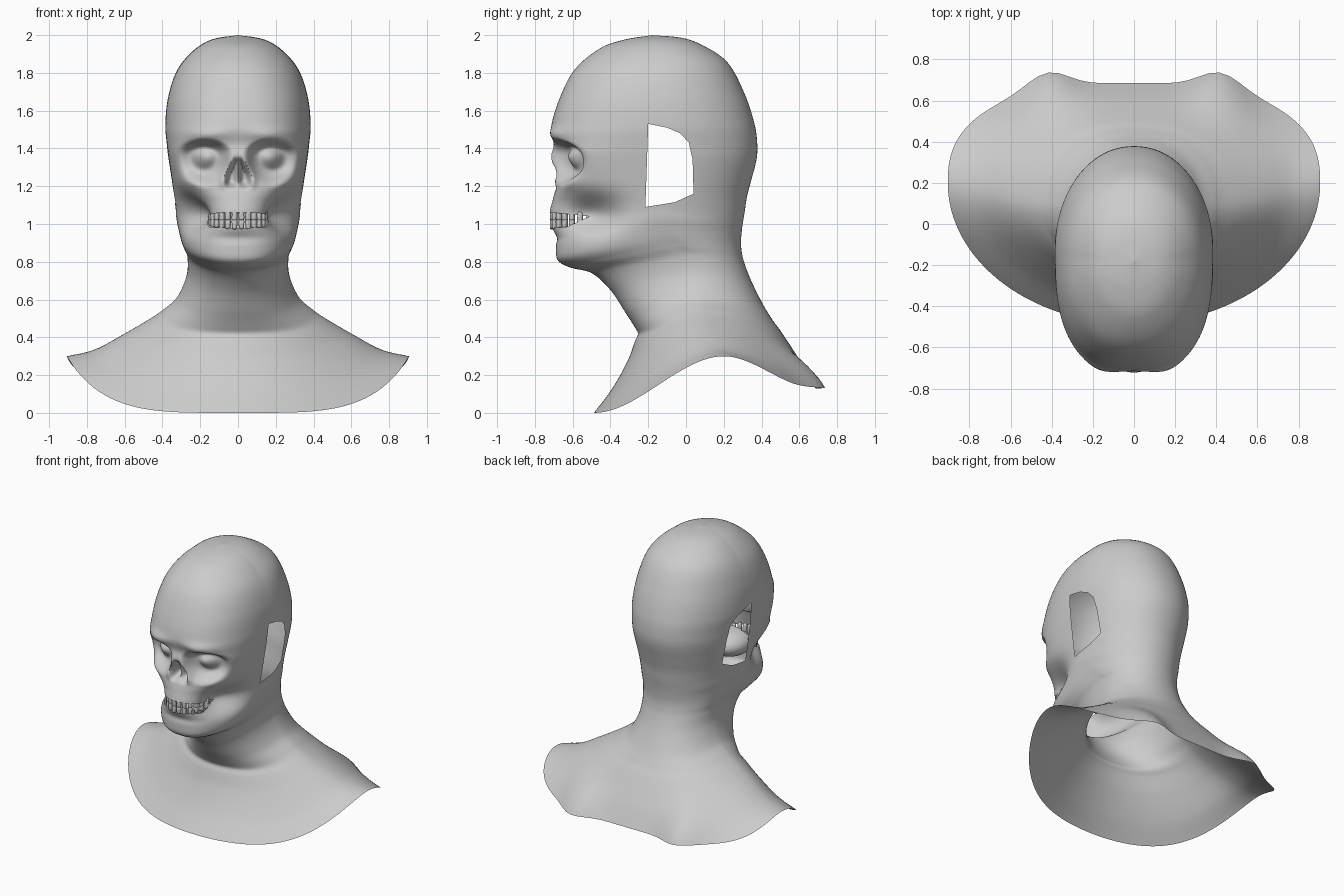
import bpy, bmesh, math
from mathutils import Vector

if "Cube" in bpy.data.objects:
    bpy.data.objects.remove(bpy.data.objects["Cube"])

clay = bpy.data.materials.new("clay grey")
clay.use_nodes = True
clay.diffuse_color = (.6, .6, .6, 1)
clay.node_tree.nodes["Principled BSDF"].inputs["Base Color"].default_value = clay.diffuse_color


def finish(bm, name, angle):
    bmesh.ops.recalc_face_normals(bm, faces=bm.faces)
    mesh = bpy.data.meshes.new(name)
    bm.to_mesh(mesh)
    bm.free()
    mesh.materials.append(clay)
    obj = bpy.data.objects.new(name, mesh)
    bpy.context.collection.objects.link(obj)
    bpy.ops.object.select_all(action="DESELECT")
    obj.select_set(True)
    bpy.context.view_layer.objects.active = obj
    bpy.ops.object.shade_smooth_by_angle(angle=math.radians(angle))
    return obj


# Loft sections: front y, z / half width, side y, z / back y, z / front squareness
head_rings = [
    (-.18, 2, 0, -.18, 2, -.18, 2, 2),
    (-.33, 1.975, .14, -.18, 1.975, -.02, 1.985, 2),
    (-.455, 1.93, .237, -.17, 1.915, .09, 1.945, 2),
    (-.587, 1.82, .323, -.17, 1.81, .22, 1.855, 2.2),
    (-.667, 1.67, .37, -.16, 1.67, .31, 1.69, 2.4),
    (-.714, 1.51, .385, -.14, 1.52, .365, 1.52, 2.6),
    (-.7, 1.42, .377, -.13, 1.42, .378, 1.41, 3),
    (-.71, 1.36, .37, -.12, 1.36, .373, 1.34, 3.1),
    (-.68, 1.24, .352, -.12, 1.24, .345, 1.23, 3),
    (-.705, 1.13, .338, -.13, 1.14, .322, 1.14, 2.2),
    (-.722, 1.05, .33, -.14, 1.08, .31, 1.06, 2),
    (-.705, .97, .326, -.14, 1.03, .3, 1, 2.1),
]
neck_rings = [
    (-.69, .88, .315, -.13, .98, .294, .95, 2.4),
    (-.68, .81, .303, -.1, .935, .291, .905, 2.4),
    (-.62, .772, .287, -.05, .89, .294, .86, 2.2),
    (-.5, .74, .268, .01, .83, .307, .8, 2.1),
    (-.4, .65, .272, .05, .73, .345, .7, 2.1),
    (-.32, .53, .325, .07, .61, .41, .57, 2.1),
    (-.27, .452, .405, .085, .54, .453, .5, 2),
    (-.254, .42, .44, .09, .515, .47, .475, 2),
    (-.268, .385, .485, .1, .487, .493, .445, 2),
    (-.307, .28, .6, .13, .42, .55, .36, 2),
    (-.39, .13, .76, .17, .335, .62, .25, 2),
    (-.487, 0, .905, .2, .3, .685, .13, 2),
]


def bell(v, centre, width):
    return math.exp(-((v - centre) / width) ** 2)


def step(a, b, v):
    t = min(1, max(0, (v - a) / (b - a)))
    return t * t * (3 - 2 * t)


def refine(rings, spacing):
    """Smooth interpolation of the sections, evenly spaced down the body."""
    dist = [0]
    for a, b in zip(rings, rings[1:]):
        dist.append(dist[-1] + math.hypot(*[q - p for p, q in zip(a[:5], b[:5])]))

    def slope(i):
        lo, hi = max(i - 1, 0), min(i + 1, len(rings) - 1)
        return [(q - p) / (dist[hi] - dist[lo]) for p, q in zip(rings[lo], rings[hi])]

    rows = []
    for i in range(len(rings) - 1):
        span = dist[i + 1] - dist[i]
        count = math.ceil(span / spacing)
        for k in range(count):
            t = k / count
            h = step(0, 1, t)
            rows.append([p + (q - p) * h + span * t * (1 - t) * (m * (1 - t) - n * t)
                         for p, q, m, n in zip(rings[i], rings[i + 1], slope(i), slope(i + 1))])
    return rows + [list(rings[-1])]


def sculpt(x, y, z):
    """Skull features pushed into the smooth loft."""
    sx = abs(x)
    if y < -.2 and z > .7:
        front = step(-.3, -.5, y)
        # hollow cheeks around the muzzle
        x *= 1 - .38 * bell(z, 1.05, .085) * bell(y, -.52, .14)
        # brow ridge and cheekbones
        y -= .02 * front * bell(sx, .17, .1) * bell(z, 1.475, .035)
        y -= .015 * front * bell(sx, .24, .06) * bell(z, 1.22, .04)
        # eye sockets, sharp under the brow and soft below, with a rounded lid inside
        tall = .085 if z > 1.36 else .15
        d = math.hypot((sx - .18) / .14, (z - 1.36) / tall)
        lid = math.hypot(sx - .17, z - 1.35)
        y += front * (.11 * step(1.15, .4, d) - .04 * step(.1, 0, lid))
        # nose cavity, split by a septum
        half = .015 + .04 * step(1.35, 1.24, z)
        cavity = step(half + .02, half - .015, sx) * step(1.18, 1.23, z) * step(1.36, 1.32, z)
        y += front * cavity * (.075 - .05 * bell(sx, 0, .016))
        y -= .015 * front * bell(sx, half + .025, .02) * step(1.17, 1.23, z) * step(1.4, 1.32, z)
        # crease under the lower lip
        y += .015 * front * bell(z, .925, .03) * bell(sx, 0, .15)
    # shoulder blades at the back rim
    y += .08 * bell(sx, .42, .14) * step(.45, .15, z) * step(.3, .5, y)
    return x, y, z


def build_rows(bm, rows, columns):
    grid = []
    for yf, zf, w, ys, zs, yb, zb, n in rows[1:]:
        low = step(.75, .4, zs)
        loop = []
        for j in range(columns):
            u = 2 * math.pi * j / columns
            a = u - .45 * math.sin(u)
            s, c = math.sin(a), math.cos(a)
            power = n if c > 0 else 2.1 + .4 * low
            r = (abs(s) ** power + abs(c) ** power) ** (-1 / power)
            ye, ze = (yf, zf) if c > 0 else (yb, zb)
            k = abs(r * c)
            rise = k + (step(0, 1, k) - k) * low
            loop.append(bm.verts.new(sculpt(w * r * s, ys + (ye - ys) * k, zs + (ze - zs) * rise)))
        grid.append(loop)
    crown = bm.verts.new((0, rows[0][0], rows[0][1]))
    for j in range(columns):
        nxt = (j + 1) % columns
        bm.faces.new((crown, grid[0][j], grid[0][nxt]))
        for upper, lower in zip(grid, grid[1:]):
            bm.faces.new((upper[j], lower[j], lower[nxt], upper[nxt]))


def cut_hole(bm, outline):
    """Cut a convex outline, given as (y, z) points, sideways through the shell."""
    ys, zs = zip(*outline)
    edges = list(zip(outline, outline[1:] + outline[:1]))

    def near(f):
        c = f.calc_center_median()
        return min(ys) - .04 < c.y < max(ys) + .04 and min(zs) - .04 < c.z < max(zs) + .04

    for (y1, z1), (y2, z2) in edges:
        faces = [f for f in bm.faces if near(f)]
        geom = set(faces)
        for f in faces:
            geom.update(f.edges, f.verts)
        bmesh.ops.bisect_plane(bm, geom=list(geom), plane_co=(0, y1, z1),
                               plane_no=(0, z2 - z1, y1 - y2), dist=1e-5)

    def inside(f):
        c = f.calc_center_median()
        return all((y2 - y1) * (c.z - z1) - (z2 - z1) * (c.y - y1) > 0
                   for (y1, z1), (y2, z2) in edges)

    bmesh.ops.delete(bm, geom=[f for f in bm.faces if inside(f)], context="FACES")


# Head, neck and shoulders as one open shell
shell = bmesh.new()
build_rows(shell, refine(head_rings + neck_rings, .013), 160)
cut_hole(shell, [(-.215, 1.09), (-.06, 1.115), (.04, 1.16), (.035, 1.34),
                 (.015, 1.43), (-.03, 1.48), (-.1, 1.51), (-.2, 1.53)])
cut_hole(shell, [(-.85, .97), (-.63, .985), (-.51, 1.04), (-.85, 1.075)])
finish(shell, "skull_head_and_shoulders", 60)

# Mouth lining: a rounded bag behind the teeth, open to the front
bag = bmesh.new()
bmesh.ops.create_uvsphere(bag, u_segments=32, v_segments=20, radius=1)
bmesh.ops.scale(bag, vec=(.14, .17, .095), verts=bag.verts)
bmesh.ops.translate(bag, vec=(0, -.53, 1.03), verts=bag.verts)
bmesh.ops.delete(bag, geom=[v for v in bag.verts if v.co.y < -.56], context="VERTS")
finish(bag, "mouth_lining", 60)


# Teeth follow the curve of the jaw
def tooth_row(name, z, height, count, lean):
    bm = bmesh.new()
    for i in range(count):
        a = math.radians(-80 + 160 * i / (count - 1))
        s, c = math.sin(a), math.cos(a)
        tall = height * (.72 + .28 * c + .08 * (i % 2))
        for v in bmesh.ops.create_cube(bm, size=1)["verts"]:
            taper = 1 - .2 * (v.co.z * lean + .5)
            p = Vector((v.co.x * .031 * taper, v.co.y * .03, v.co.z * tall))
            v.co = (.143 * s + p.x * c - p.y * s,
                    -.53 - .177 * c + p.x * s + p.y * c, z - .012 * lean * (1 - c) + p.z)
    bevel = finish(bm, name, 40).modifiers.new("rounded", "BEVEL")
    bevel.width = .009
    bevel.segments = 2


tooth_row("upper_teeth", 1.05, .06, 12, 1)
tooth_row("lower_teeth", .998, .05, 12, -1)
